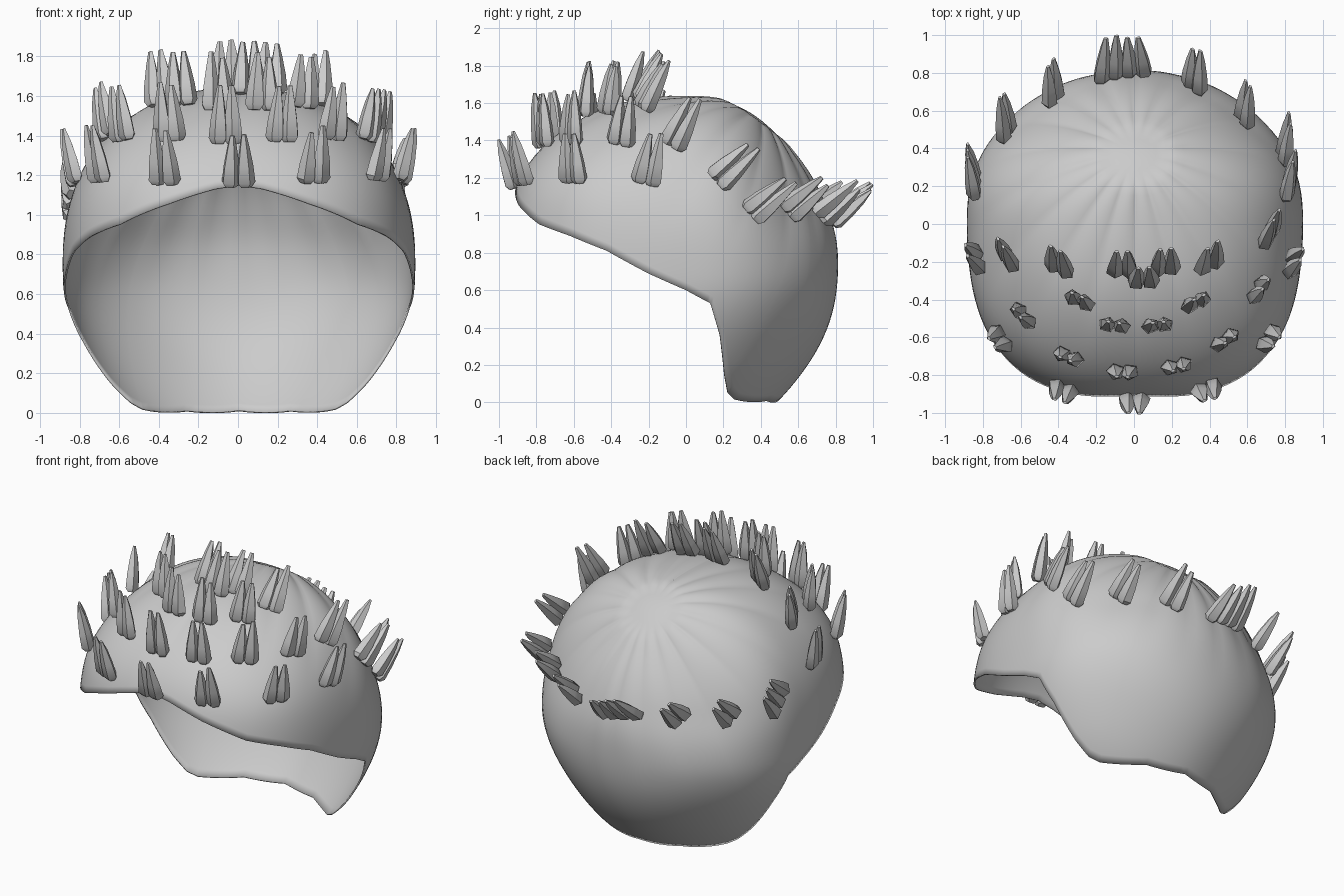
import bpy, bmesh, math, random
from mathutils import Vector

if "Cube" in bpy.data.objects:
    bpy.data.objects.remove(bpy.data.objects["Cube"])

random.seed(4)
C = Vector((0.005, 0, 0.75))      # centre of the cap volume

grey = bpy.data.materials.new("pale_grey")
grey.diffuse_color = (0.6, 0.6, 0.6, 1)
grey.use_nodes = True
grey.node_tree.nodes["Principled BSDF"].inputs["Base Color"].default_value = grey.diffuse_color


def smooth(a, b, v):
    t = max(0.0, min(1.0, (v - a) / (b - a)))
    return t * t * (3 - 2 * t)


def surface(d):
    """Point of the head-shaped volume in direction d from its centre."""
    d = d.normalized()
    low = smooth(-.35, .15, -d.z)
    back = smooth(0, 0.75, d.y)
    p = 2.3 - back * (0.45 - 0.25 * low) - 0.2 * smooth(0, 0.8, -d.z)
    p += 0.2 * smooth(0, .6, -d.y) * (1 - smooth(.3, .8, d.z))
    sx = 0.89 - 0.03 * smooth(.1, .6, -d.z)
    sy = 0.965 + (0.815 - 0.965) * smooth(-.35, .35, d.y)
    sz = 0.89 + 0.06 * smooth(-.3, .3, -d.z)
    f = abs(d.x / sx) ** p + abs(d.y / sy) ** p + abs(d.z / sz) ** p
    return d * f ** (-1 / p)


def normal(d):
    d = d.normalized()
    u = d.orthogonal().normalized() * 0.02
    v = d.cross(u)
    n = (surface(d + u) - surface(d - u)).cross(surface(d + v) - surface(d - v))
    n.normalize()
    return n if n.dot(d) > 0 else -n


def finish(bm, name, angle):
    bmesh.ops.recalc_face_normals(bm, faces=bm.faces)
    me = bpy.data.meshes.new(name)
    bm.to_mesh(me)
    bm.free()
    me.materials.append(grey)
    ob = bpy.data.objects.new(name, me)
    bpy.context.collection.objects.link(ob)
    bpy.ops.object.select_all(action='DESELECT')
    ob.select_set(True)
    bpy.context.view_layer.objects.active = ob
    bpy.ops.object.shade_smooth_by_angle(angle=math.radians(angle))
    return ob


# hair cap: fan from the crown to the rim outline
half_rim = [Vector((x, y, z - C.z)) for x, y, z in (
    (0, -.91, 1.15), (.12, -.91, 1.13), (.35, -.88, 1.05), (.6, -.78, .95),
    (.75, -.62, .89), (.83, -.42, .81), (.87, -.2, .69), (.88, 0, .6),
    (.86, .13, .53), (.78, .18, .36), (.65, .21, .13), (.56, .23, .03),
    (.49, .26, .01), (.25, .41, .04), (0, .47, .045))]
rim = half_rim + [Vector((-p.x, p.y, p.z)) for p in half_rim[-2:0:-1]]
SUB, RINGS = 6, 40
pole = Vector((0, .37, .76)).normalized()
bm = bmesh.new()
crown = bm.verts.new(C + surface(pole) * 0.985)
cols = []
for i, a in enumerate(rim):
    b = rim[(i + 1) % len(rim)]
    for k in range(SUB):
        end = a.lerp(b, k / SUB).normalized()
        tang = (end - pole * end.dot(pole)).normalized()
        phi = math.atan2(tang.x, tang.dot(Vector((0, pole.z, -pole.y))))
        groove = abs(math.sin(phi * 9 + 0.6 * math.sin(phi * 2))) ** 0.7
        total = math.acos(pole.dot(end))
        col = []
        for j in range(1, RINGS + 1):
            ang = total * j / RINGS
            d = pole * math.cos(ang) + tang * math.sin(ang)
            # flutes run from the crown disc and fade towards the rim
            fade = smooth(.15, .32, ang) * (1 - smooth(.5, 1.5, ang))
            dip = 0.014 * (1 - groove) * fade + 0.015 * (1 - smooth(.17, .24, ang))
            col.append(bm.verts.new(C + surface(d) * (1 - dip)))
        cols.append(col)
for i, a in enumerate(cols):
    b = cols[(i + 1) % len(cols)]
    bm.faces.new((crown, a[0], b[0]))
    for j in range(RINGS - 1):
        bm.faces.new((a[j], a[j + 1], b[j + 1], b[j]))
cap = finish(bm, "hair_cap", 70)
wall = cap.modifiers.new("thickness", 'SOLIDIFY')
wall.thickness = 0.01
wall.offset = -1

# hair spike: (position along it, half width, half depth)
SECTIONS = ((0, .032, .024), (.09, .05, .042), (.4, .043, .038),
            (.75, .027, .026), (1, .013, .008))
SIDES = 5


def spike(bm, base, tip, side):
    axis = tip - base
    depth = axis.cross(side).normalized()
    side = depth.cross(axis).normalized()
    turn = random.uniform(0, 1)
    rings = []
    for t, w, h in SECTIONS:
        c = base + axis * t
        rings.append([bm.verts.new(
            c + side * w * math.cos(2 * math.pi * k / SIDES + turn)
            + depth * h * math.sin(2 * math.pi * k / SIDES + turn))
            for k in range(SIDES)])
    for lo, hi in zip(rings, rings[1:]):
        for k in range(SIDES):
            m = (k + 1) % SIDES
            bm.faces.new((lo[k], lo[m], hi[m], hi[k]))
    bm.faces.new(rings[0][::-1])
    bm.faces.new(rings[-1])


def tuft(name, x, y, z, count):
    ray = Vector((x, y, z)) - C
    n = normal(ray)
    # spikes stand upright in front and sweep backwards behind
    sweep = .3 + .3 * smooth(-.38, -.2, y)
    up = Vector((.25 * n.x, .45 * n.y + sweep * n.z, 1)).normalized()
    back = Vector((.15 * n.x, .8, .68)).normalized()
    lean = up.lerp(back, smooth(-.2, .25, y)).normalized()
    side = lean.cross(n).normalized()
    root = C + surface(ray) + n * 0.022 - lean * .022
    bm = bmesh.new()
    for k in range(count):
        o = k - (count - 1) / 2
        base = root + side * o * .078 - n * .012 * (abs(o) > 1)
        length = random.uniform(.26, .3)
        spike(bm, base, base + lean * length - side * o * .02, side)
    finish(bm, name, 35)


ROWS = {
    "brow_tuft": [(0, -.92, 1.16, 2), (.38, -.86, 1.18, 2), (-.37, -.86, 1.17, 2),
                  (.7, -.6, 1.19, 2), (-.69, -.6, 1.18, 2),
                  (.85, -.22, 1.2, 2), (-.85, -.2, 1.19, 2)],
    "upper_tuft": [(-.57, -.48, 1.38, 2), (-.34, -.69, 1.38, 2), (-.06, -.77, 1.37, 2),
                   (.22, -.73, 1.37, 2), (.46, -.59, 1.37, 2), (.65, -.35, 1.39, 2),
                   (.69, -.07, 1.37, 2), (-.66, -.19, 1.41, 2)],
    "crest_tuft": [(-.28, -.4, 1.55, 2), (-.1, -.52, 1.52, 2), (.12, -.52, 1.52, 2),
                   (.32, -.41, 1.54, 2), (-.39, -.24, 1.57, 2), (.39, -.22, 1.57, 2),
                   (-.06, -.25, 1.62, 2), (.05, -.3, 1.6, 2), (.16, -.24, 1.62, 2)],
    "back_tuft": [(.8, .17, 1.19, 2), (.78, .35, 1.01, 2), (.58, .55, 1.02, 2),
                  (.31, .71, .99, 2), (-.06, .78, .98, 4), (-.42, .66, 1.0, 2),
                  (-.68, .48, 1.01, 2), (-.82, .2, 1.05, 3)],
}
for row, places in ROWS.items():
    for i, (x, y, z, n) in enumerate(places):
        tuft(f"{row}_{i + 1}", x, y, z, n)
